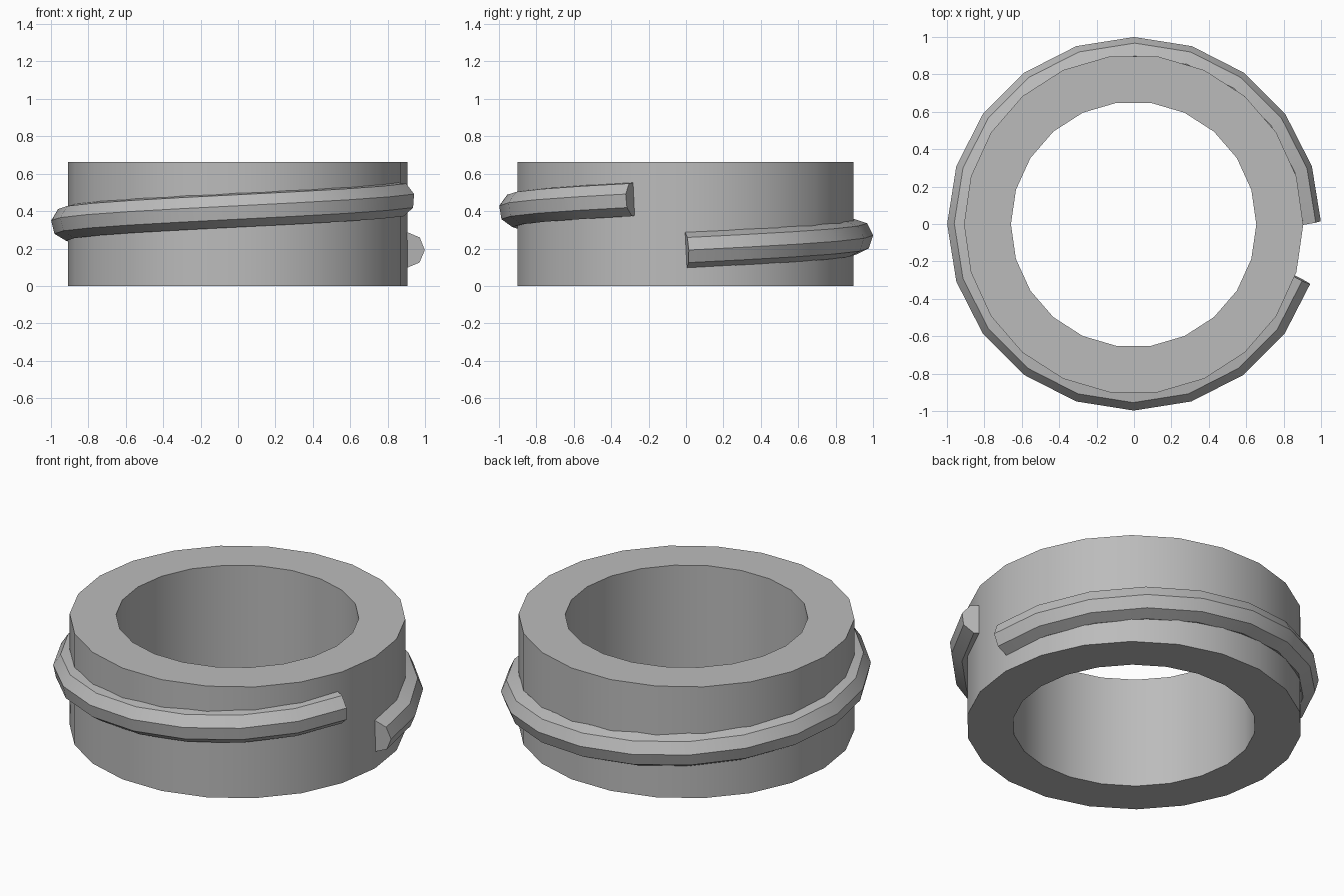
import bpy
import bmesh
from math import cos, sin, pi, radians

cube = bpy.data.objects.get("Cube")
if cube:
    bpy.data.objects.remove(cube, do_unlink=True)

# Single plain grey
grey = bpy.data.materials.new("plain_grey")
grey.use_nodes = True
colour = (0.5, 0.5, 0.5, 1)
grey.diffuse_color = colour
grey.node_tree.nodes["Principled BSDF"].inputs["Base Color"].default_value = colour

OUTER, INNER, HEIGHT = 0.907, 0.656, 0.663
SIDES = 22
CENTRE = (-0.002, -0.002, 0)


def finish(obj):
    """Select, colour and shade one part."""
    bpy.ops.object.select_all(action='DESELECT')
    obj.select_set(True)
    bpy.context.view_layer.objects.active = obj
    if obj.type == 'CURVE':
        bpy.ops.object.convert(target='MESH')
    obj.data.materials.clear()
    obj.data.materials.append(grey)
    bpy.ops.object.shade_smooth_by_angle(angle=radians(30))


# Collar: a rectangular section swept round as a tube
bm = bmesh.new()
section = [(INNER, 0), (OUTER, 0), (OUTER, HEIGHT), (INNER, HEIGHT)]
rings = []
for i in range(SIDES):
    a = 2 * pi * i / SIDES
    rings.append([bm.verts.new((r * cos(a), r * sin(a), z)) for r, z in section])
for i in range(SIDES):
    here, there = rings[i], rings[(i + 1) % SIDES]
    for k in range(4):
        n = (k + 1) % 4
        bm.faces.new((here[k], there[k], there[n], here[n]))
bmesh.ops.recalc_face_normals(bm, faces=bm.faces)
mesh = bpy.data.meshes.new("collar")
bm.to_mesh(mesh)
bm.free()
collar = bpy.data.objects.new("collar", mesh)
collar.location = CENTRE
bpy.context.collection.objects.link(collar)
finish(collar)

# Screw thread: an eight-sided rod along a rising, nearly full turn
STEPS, START_Z, PITCH = 20, 0.192, 0.286
curve = bpy.data.curves.new("screw_thread", 'CURVE')
curve.dimensions = '3D'
curve.twist_mode = 'MINIMUM'
curve.bevel_depth = 0.095
curve.bevel_resolution = 2
curve.use_fill_caps = True
path = curve.splines.new('POLY')
path.points.add(STEPS - 1)
for i, point in enumerate(path.points):
    a = 2 * pi * i / STEPS
    point.co = (0.905 * cos(a), 0.905 * sin(a), START_Z + PITCH * i / STEPS, 1)
thread = bpy.data.objects.new("screw_thread", curve)
bpy.context.collection.objects.link(thread)
finish(thread)
